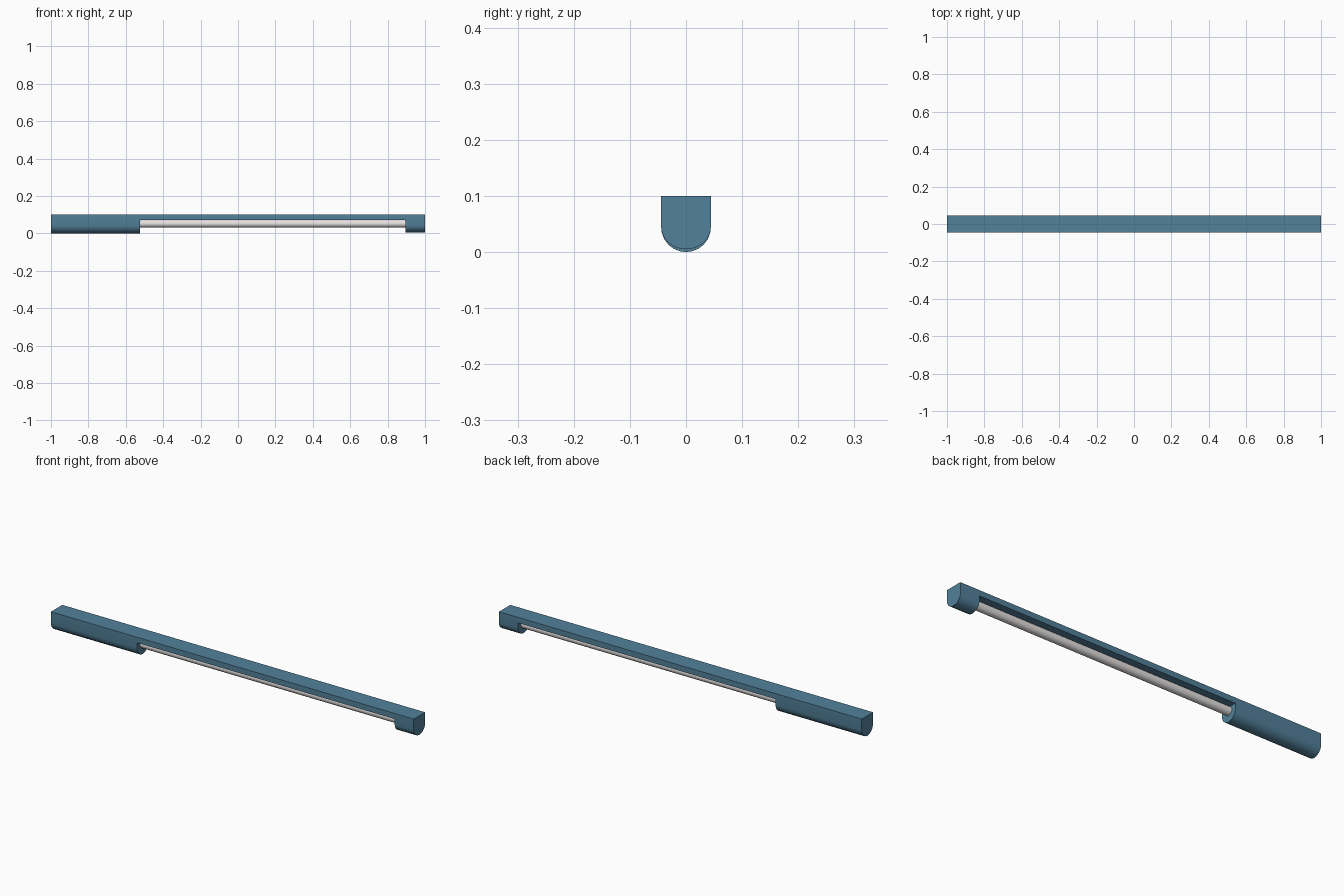
import bpy, bmesh, math

if "Cube" in bpy.data.objects:
    bpy.data.objects.remove(bpy.data.objects["Cube"])

def material(name, rgb):
    m = bpy.data.materials.new(name)
    m.diffuse_color = (*rgb, 1)
    m.use_nodes = True
    m.node_tree.nodes["Principled BSDF"].inputs["Base Color"].default_value = m.diffuse_color
    return m

blue = material("slate blue", (0.085, 0.22, 0.325))
white = material("tube white", (0.78, 0.76, 0.75))

W, TOP, SPRING, BAR = 0.0445, 0.10, 0.045, 0.072
X_BLOCK, X_CAP = -0.525, 0.895

def finish(name, bm, mat):
    bmesh.ops.recalc_face_normals(bm, faces=bm.faces)
    me = bpy.data.meshes.new(name)
    bm.to_mesh(me)
    bm.free()
    ob = bpy.data.objects.new(name, me)
    bpy.context.collection.objects.link(ob)
    me.materials.append(mat)
    bpy.ops.object.select_all(action='DESELECT')
    ob.select_set(True)
    bpy.context.view_layer.objects.active = ob
    bpy.ops.object.shade_smooth_by_angle(angle=math.radians(35))
    return ob

def extrude_x(name, profile, x0, x1, mat):
    """Extrude a (y, z) profile along x."""
    bm = bmesh.new()
    face = bm.faces.new([bm.verts.new((x0, y, z)) for y, z in profile])
    new = bmesh.ops.extrude_face_region(bm, geom=[face])["geom"]
    verts = [v for v in new if isinstance(v, bmesh.types.BMVert)]
    bmesh.ops.translate(bm, verts=verts, vec=(x1 - x0, 0, 0))
    if face.is_valid and len(face.link_loops if hasattr(face, "link_loops") else face.loops) == 0:
        bm.faces.remove(face)
    return finish(name, bm, mat)

def u_profile(bottom, n=12):
    """Flat top, straight sides and a rounded underside."""
    arc = [(W * math.cos(math.pi * i / n),
            SPRING - (SPRING - bottom) * math.sin(math.pi * i / n)) for i in range(n + 1)]
    return [(W, TOP)] + arc + [(-W, TOP)]

# Housing: long block, thin top bar, end cap
extrude_x("driver_housing", u_profile(0.0), -1, X_BLOCK, blue)
extrude_x("top_bar", [(W, TOP), (W, BAR), (-W, BAR), (-W, TOP)], X_BLOCK, X_CAP, blue)
extrude_x("end_cap", u_profile(0.005), X_CAP, 1, blue)

# Lamp tube between the block and the cap
r = 0.021
tube = [(r * math.cos(math.tau * i / 24), 0.052 + r * math.sin(math.tau * i / 24)) for i in range(24)]
extrude_x("lamp_tube", tube, X_BLOCK - 0.01, X_CAP + 0.01, white)
